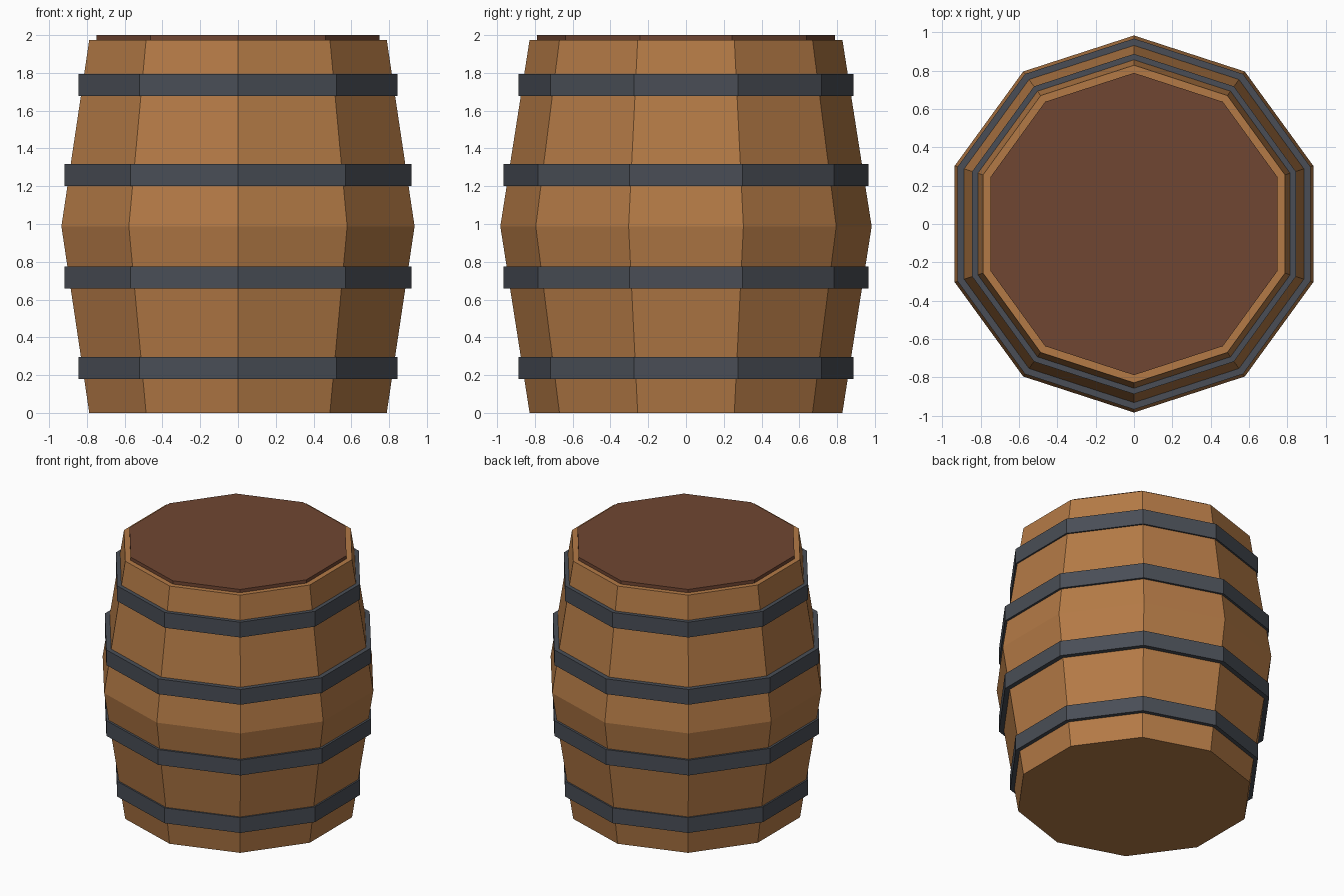
import bpy, bmesh, math

if "Cube" in bpy.data.objects:
    bpy.data.objects.remove(bpy.data.objects["Cube"], do_unlink=True)

SIDES = 10


def material(name, color):
    mat = bpy.data.materials.new(name)
    mat.use_nodes = True
    mat.diffuse_color = (*color, 1)
    mat.node_tree.nodes["Principled BSDF"].inputs["Base Color"].default_value = (*color, 1)
    return mat


def turned(name, profile, mat):
    """Stack ten-sided rings of (radius, height) into a closed solid."""
    bm = bmesh.new()
    rings = []
    for radius, z in profile:
        ring = []
        for i in range(SIDES):
            a = math.tau * i / SIDES - math.pi / 2
            ring.append(bm.verts.new((radius * math.cos(a), radius * math.sin(a), z)))
        rings.append(ring)
    for low, high in zip(rings, rings[1:]):
        for i in range(SIDES):
            j = (i + 1) % SIDES
            bm.faces.new((low[i], low[j], high[j], high[i]))
    bm.faces.new(rings[0][::-1])
    bm.faces.new(rings[-1])
    mesh = bpy.data.meshes.new(name)
    bm.to_mesh(mesh)
    bm.free()
    mesh.materials.append(mat)
    obj = bpy.data.objects.new(name, mesh)
    bpy.context.collection.objects.link(obj)
    return obj


wood = material("oak_wood", (0.456, 0.195, 0.061))
dark_wood = material("dark_lid_wood", (0.162, 0.061, 0.032))
iron = material("dark_iron", (0.067, 0.076, 0.093))

# Bulging body
HEIGHT = 1.975
turned("barrel_body", [(0.828, 0), (0.983, HEIGHT / 2), (0.828, HEIGHT)], wood)

# Raised lid
turned("barrel_lid", [(0.788, HEIGHT - 0.02), (0.788, 2.0)], dark_wood)

# Hoops, mirrored about the belly
for label, radius, z in (("outer", 0.887, 0.18), ("inner", 0.967, 0.658)):
    band = 0.117
    for end, base in (("lower", z), ("upper", HEIGHT - z - band)):
        turned(f"{end}_{label}_hoop", [(radius, base), (radius, base + band)], iron)
